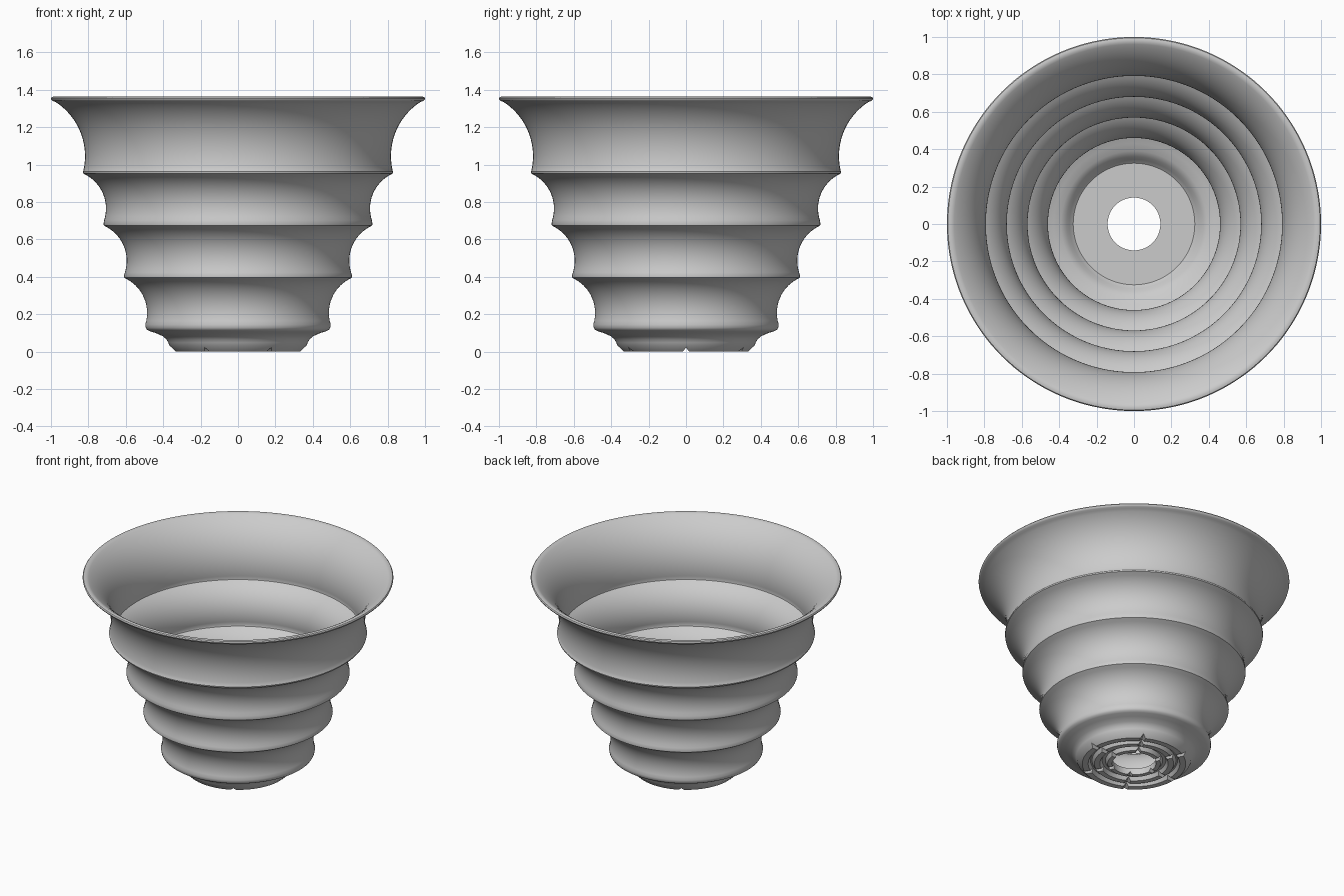
import bpy, bmesh
from math import sin, cos, pi, radians

if "Cube" in bpy.data.objects:
    bpy.data.objects.remove(bpy.data.objects["Cube"])

SEG = 144


def arc(neck_r, neck_z, rad, a0, a1, off=0.0, n=14):
    """Concave wall arc whose narrowest point is (neck_r, neck_z)."""
    out = []
    for i in range(n + 1):
        a = radians(a0 + (a1 - a0) * i / n)
        out.append((neck_r + rad - (rad + off) * cos(a), neck_z + (rad + off) * sin(a)))
    return out


def mesh_object(name, bm):
    bmesh.ops.recalc_face_normals(bm, faces=bm.faces)
    me = bpy.data.meshes.new(name)
    bm.to_mesh(me)
    bm.free()
    ob = bpy.data.objects.new(name, me)
    bpy.context.collection.objects.link(ob)
    return ob


def lathe(name, profile):
    bm = bmesh.new()
    rings = [[bm.verts.new((r * cos(2 * pi * i / SEG), r * sin(2 * pi * i / SEG), z))
              for i in range(SEG)] for r, z in profile]
    for k, a in enumerate(rings):
        b = rings[(k + 1) % len(rings)]
        for i in range(SEG):
            j = (i + 1) % SEG
            bm.faces.new((a[i], a[j], b[j], b[i]))
    return mesh_object(name, bm)


necks = [(0.486, 0.207), (0.595, 0.486), (0.706, 0.765)]
R, T = 0.204, 0.026
TOP, TOP_R = (0.818, 1.045), 0.345

# underside: drain hole, two ring grooves, outer foot
profile = [(0.141, 0.045), (0.141, 0.0), (0.17, 0.0), (0.185, 0.024), (0.205, 0.024), (0.22, 0.0),
           (0.255, 0.0), (0.27, 0.024), (0.28, 0.024), (0.295, 0.0), (0.333, 0.0)]
# flared base
profile += [(0.34, 0.007), (0.366, 0.032), (0.373, 0.048), (0.383, 0.066), (0.402, 0.082),
            (0.44, 0.099), (0.472, 0.109), (0.487, 0.117), (0.493, 0.127)]
# outer tiers with rounded lips
for r, z in necks:
    profile += arc(r, z, R, -18, 64)
    profile += [(r + 0.122, z + 0.188), (r + 0.124, z + 0.197)]
profile += arc(*TOP, TOP_R, -13, 57, n=20)
# rounded rim
profile += [(0.990, 1.340), (0.998, 1.347), (1.0, 1.354), (0.995, 1.361), (0.985, 1.363), (0.972, 1.362)]
# inner wall follows the outer one down to the floor
profile += arc(*TOP, TOP_R, 57, -11.5, T, 20)
for r, z in reversed(necks):
    profile += arc(r, z, R, 61, -17, T)
profile += [(0.459, 0.135), (0.43, 0.123), (0.39, 0.109), (0.36, 0.088), (0.345, 0.063), (0.325, 0.045)]
pot = lathe("flower_pot", profile)

# six V-shaped drain channels under the foot
bm = bmesh.new()
for k in range(6):
    a = k * pi / 3
    ends = []
    for d in (0.1, 0.45):
        ends.append([bm.verts.new((d * cos(a) - w * sin(a), d * sin(a) + w * cos(a), z))
                     for w, z in ((-0.024, -0.01), (0.024, -0.01), (0, 0.022))])
    p, q = ends
    bm.faces.new(p)
    bm.faces.new(q[::-1])
    for i in range(3):
        j = (i + 1) % 3
        bm.faces.new((p[i], q[i], q[j], p[j]))
cutter = mesh_object("drain_channel_cutter", bm)
cutter.hide_render = True

mod = pot.modifiers.new("drain_channels", 'BOOLEAN')
mod.operation = 'DIFFERENCE'
mod.solver = 'EXACT'
mod.object = cutter
bpy.context.view_layer.objects.active = pot
pot.select_set(True)
bpy.ops.object.modifier_apply(modifier=mod.name)
bpy.data.objects.remove(cutter)
bpy.ops.object.shade_smooth_by_angle(angle=radians(35))
